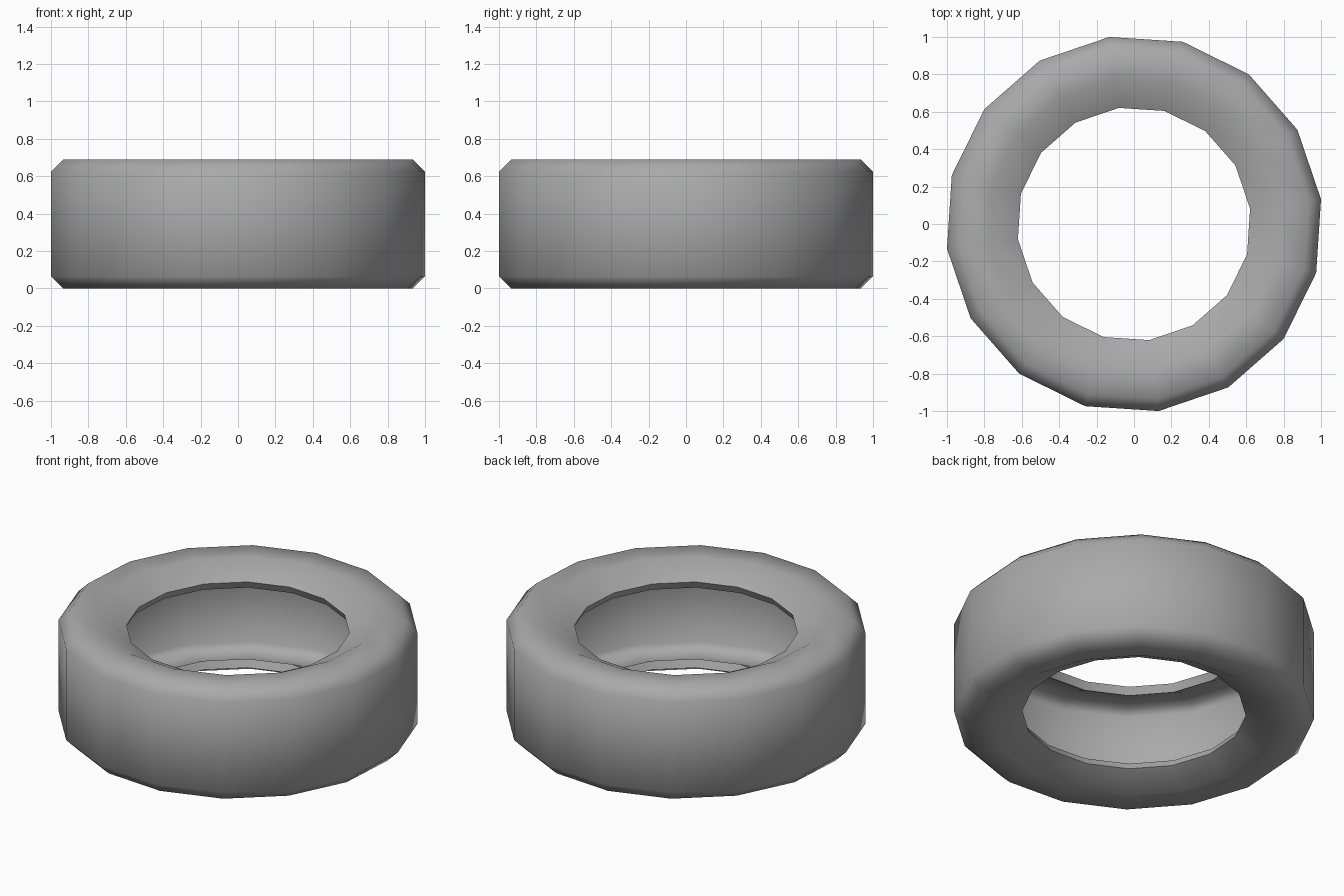
import bpy, bmesh
from math import sin, cos, radians, tau

if "Cube" in bpy.data.objects:
    bpy.data.objects.remove(bpy.data.objects["Cube"])

SIDES, TURN, H = 16, radians(7.5), 0.69

# upper half of the hollow tyre section (radius, height), outside then inside
outer = [(1.0085, 0.625), (0.943, H), (0.785, H), (0.626, 0.61)]
inner = [(0.648, 0.565), (0.797, 0.64), (0.922, 0.64), (0.9585, 0.604)]
upper = outer + inner
profile = upper + [(r, H - z) for r, z in reversed(upper)]

# revolve the closed section around z
bm = bmesh.new()
rings = []
for i in range(SIDES):
    a = TURN + i * tau / SIDES
    rings.append([bm.verts.new((r * cos(a), r * sin(a), z)) for r, z in profile])
n = len(profile)
for i in range(SIDES):
    p, q = rings[i], rings[(i + 1) % SIDES]
    for j in range(n):
        k = (j + 1) % n
        bm.faces.new((p[j], q[j], q[k], p[k]))
bmesh.ops.recalc_face_normals(bm, faces=bm.faces)
mesh = bpy.data.meshes.new("tyre")
bm.to_mesh(mesh)
bm.free()

# dark grey rubber
rubber = bpy.data.materials.new("rubber")
rubber.diffuse_color = (0.4, 0.4, 0.4, 1)
rubber.use_nodes = True
rubber.node_tree.nodes["Principled BSDF"].inputs["Base Color"].default_value = rubber.diffuse_color
mesh.materials.append(rubber)

# tyre object, smooth across the chamfers, sharp at the inner lip
tyre = bpy.data.objects.new("tyre", mesh)
bpy.context.collection.objects.link(tyre)
bpy.context.view_layer.objects.active = tyre
tyre.select_set(True)
bpy.ops.object.shade_smooth_by_angle(angle=radians(60))
